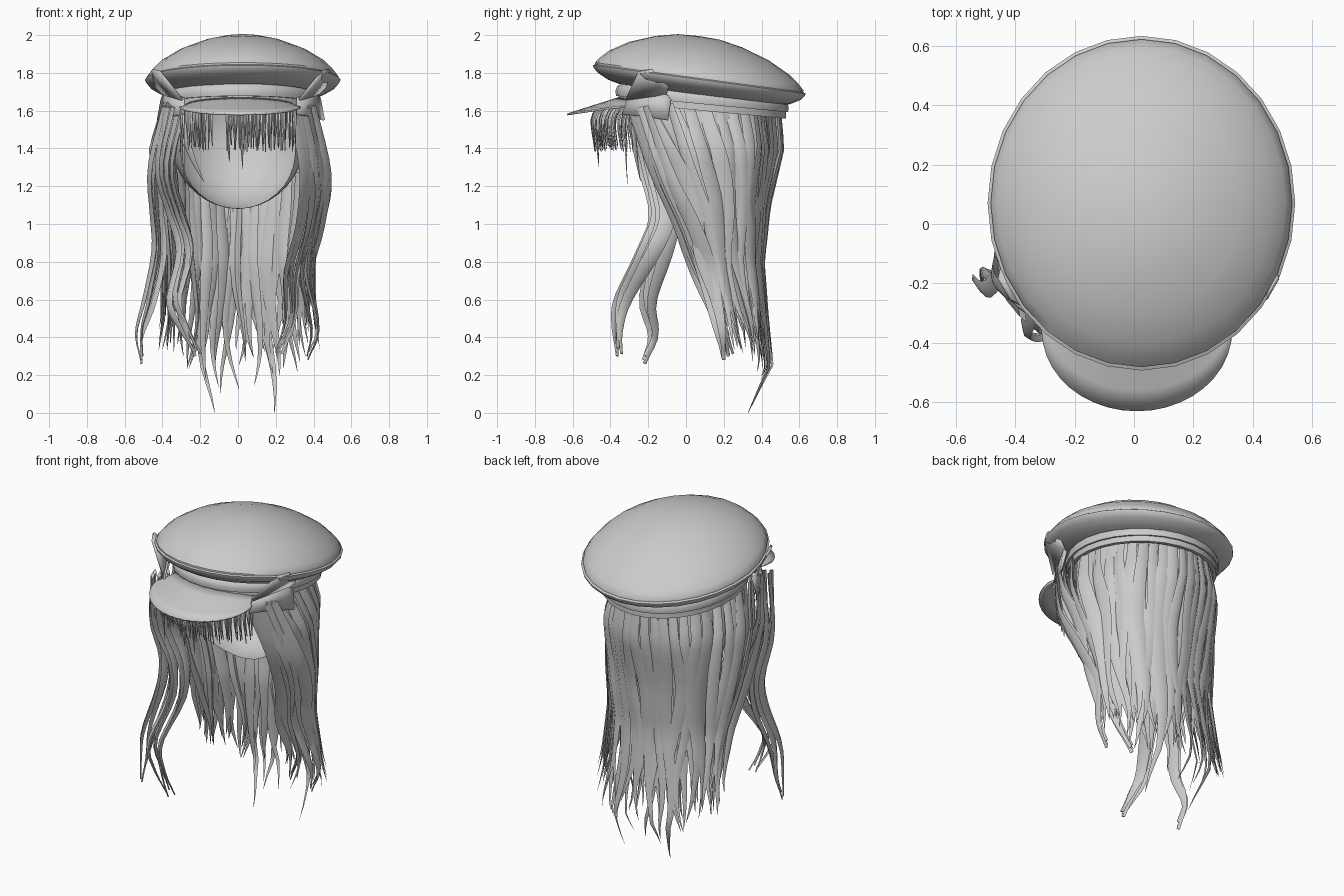
import bpy, bmesh, math, random
from mathutils import Vector

random.seed(7)
cube = bpy.data.objects.get("Cube")
if cube:
    bpy.data.objects.remove(cube, do_unlink=True)

grey = bpy.data.materials.new("plain_grey")
grey.use_nodes = True
COLOUR = (0.6, 0.6, 0.6, 1)
grey.diffuse_color = COLOUR
grey.node_tree.nodes["Principled BSDF"].inputs["Base Color"].default_value = COLOUR


def finish(bm, name, angle=40):
    """Turn a bmesh into a smooth shaded object."""
    bmesh.ops.recalc_face_normals(bm, faces=bm.faces[:])
    mesh = bpy.data.meshes.new(name)
    bm.to_mesh(mesh)
    bm.free()
    mesh.materials.append(grey)
    obj = bpy.data.objects.new(name, mesh)
    bpy.context.collection.objects.link(obj)
    bpy.ops.object.select_all(action="DESELECT")
    obj.select_set(True)
    bpy.context.view_layer.objects.active = obj
    bpy.ops.object.shade_smooth_by_angle(angle=math.radians(angle))
    return obj


def bridge(bm, rings):
    for lo, hi in zip(rings, rings[1:]):
        n = len(lo)
        for i in range(n):
            j = (i + 1) % n
            bm.faces.new((lo[i], lo[j], hi[j], hi[i]))


def tilted_lathe(name, profile, centre, radii, slope, sides=28, cap=False):
    """Elliptical lathe whose base plane slopes down to the back."""
    bm = bmesh.new()
    rings = []
    for r, h in profile:
        ring = []
        for i in range(sides):
            a = math.tau * i / sides
            dy = r * radii[1] * math.sin(a)
            ring.append(bm.verts.new((centre[0] + r * radii[0] * math.cos(a),
                                      centre[1] + dy, centre[2] + h - slope * dy)))
        rings.append(ring)
    bridge(bm, rings)
    if cap:
        top = bm.verts.new((centre[0], centre[1], centre[2] + cap))
        for i in range(sides):
            bm.faces.new((rings[-1][i], rings[-1][(i + 1) % sides], top))
    return finish(bm, name)


def spline(points, samples=16):
    """Catmull-Rom curve through the points."""
    p = [Vector(q) for q in points]
    p = [2 * p[0] - p[1]] + p + [2 * p[-1] - p[-2]]
    out = []
    for s in range(samples + 1):
        u = s / samples * (len(p) - 3)
        i = min(int(u), len(p) - 4)
        t = u - i
        a, b, c, d = p[i:i + 4]
        out.append(0.5 * (2 * b + (c - a) * t + (2 * a - 5 * b + 4 * c - d) * t ** 2
                          + (3 * b - a - 3 * c + d) * t ** 3))
    return out


def strand(bm, path, width, thick, blunt=0.02, roll=0.0):
    """Flattened four-sided strand that tapers to its tip."""
    rings = []
    last = len(path) - 1
    for i, p in enumerate(path):
        t = i / last
        tangent = (path[min(i + 1, last)] - path[max(i - 1, 0)]).normalized()
        out = Vector((p.x, p.y - 0.07, 0)).normalized()
        side = tangent.cross(out).normalized()
        out = side.cross(tangent).normalized()
        side, out = (side * math.cos(roll) + out * math.sin(roll),
                     out * math.cos(roll) - side * math.sin(roll))
        f = min(1, 0.7 + t) * (1 if t < 0.5 else ((1 - t) / 0.5) ** 0.8)
        f = max(f, blunt)
        rings.append([bm.verts.new(p + v) for v in
                      (side * width * f, out * thick * f, -side * width * f, -out * thick * f)])
    bridge(bm, rings)
    bm.faces.new(rings[0])
    bm.faces.new(rings[-1][::-1])


# Cap crown and band
tilted_lathe("cap_crown",
             [(0.76, -0.08), (0.86, -0.066), (0.96, -0.036), (1.0, -0.012), (1.005, 0),
              (0.985, 0.006), (0.985, 0.016), (0.94, 0.046), (0.85, 0.09), (0.66, 0.15),
              (0.41, 0.2), (0.2, 0.225)], (0.025, 0.07, 1.765), (0.515, 0.56), 0.134, cap=0.23)
tilted_lathe("cap_band",
             [(0.93, -0.04), (0.985, -0.04), (0.985, -0.005), (1.01, -0.005),
              (1.02, 0.02), (1.0, 0.045), (0.95, 0.065)],
             (0.01, 0.085, 1.64), (0.41, 0.45), 0.095)

# Visor: crescent strip from the band to a rounded front edge
bm = bmesh.new()
rows = []
for i in range(21):
    a = math.pi * i / 20
    x, s = math.cos(a), math.sin(a)
    inner = Vector((0.01 + 0.29 * x, -0.345 + 0.12 * x * x, 1.625 + 0.05 * s))
    outer = Vector((0.01 + 0.32 * x, -0.36 - 0.27 * s, 1.625 - 0.04 * s))
    rows.append([bm.verts.new(inner.lerp(outer, k / 4)) for k in range(5)])
for lo, hi in zip(rows, rows[1:]):
    for k in range(4):
        bm.faces.new((lo[k], hi[k], hi[k + 1], lo[k + 1]))
visor = finish(bm, "cap_visor")
visor.modifiers.new("thickness", "SOLIDIFY").thickness = 0.01

# Bows: two flaps on each side of the band, mirrored about the cap's middle
FLAPS = {
    "upper": [(.32, -.32, 1.66), (.44, -.25, 1.81), (.48, -.18, 1.82), (.46, -.09, 1.73), (.42, -.1, 1.69)],
    "lower": [(.32, -.34, 1.58), (.32, -.31, 1.67), (.42, -.12, 1.71),
              (.44, -.08, 1.66), (.46, -.1, 1.55), (.39, -.22, 1.57)],
}
for side, sign in (("left", 1), ("right", -1)):
    for level, outline in FLAPS.items():
        bm = bmesh.new()
        bm.faces.new([bm.verts.new((0.015 + sign * (x - 0.015), y, z)) for x, y, z in outline])
        bmesh.ops.triangulate(bm, faces=bm.faces[:])
        flap = finish(bm, f"{side}_bow_{level}_flap", 20)
        flap.modifiers.new("thickness", "SOLIDIFY").thickness = 0.012

# Scalp: hollow shell behind the face opening
bm = bmesh.new()
bmesh.ops.create_uvsphere(bm, u_segments=32, v_segments=20, radius=1)
for v in bm.verts:
    v.co = (v.co.x * 0.37, 0.06 + v.co.y * 0.36, 1.5 + v.co.z * 0.42)
bmesh.ops.bisect_plane(bm, geom=bm.verts[:] + bm.edges[:] + bm.faces[:],
                       plane_co=(0, -0.22, 1.6), plane_no=(0, -1, -0.47), clear_outer=True)
finish(bm, "scalp_shell", 60)

# Hanging hair: half width, front edge and back edge at each height
LEVELS = [(1.64, .385, -.27, .48), (1.4, .46, -.16, .50), (1.1, .44, -.02, .43),
          (.8, .405, .08, .40), (.5, .41, .18, .43), (.25, .45, .24, .46), (0, .46, .3, .33)]


def at_height(z):
    for hi, lo in zip(LEVELS, LEVELS[1:]):
        if z >= lo[0]:
            break
    t = min(1, (hi[0] - z) / (hi[0] - lo[0]))
    return [h + (l - h) * t for h, l in zip(hi[1:], lo[1:])]


def hanging_path(a, root, tip, scale, sway, phase):
    path = []
    for i in range(21):
        t = i / 20
        z = root + (tip - root) * t
        x, front, back = at_height(z)
        b = a + sway * t * math.sin(6 * z + phase)
        depth = max(0, math.sin(b)) ** 0.85
        path.append(Vector((x * scale * math.cos(b),
                            front + (back - front) * depth * (1 - (1 - scale) * 0.6), z)))
    return path


for name, count, scale, width, top in (("outer_hair", 25, 1.0, 0.042, 1.64),
                                       ("middle_hair", 22, 0.94, 0.04, 1.64),
                                       ("inner_hair", 13, 0.88, 0.035, 1.3)):
    bm = bmesh.new()
    for i in range(count):
        a = math.pi * (i + 0.5) / count
        tip = 0.4 - 0.24 * math.sin(a) ** 2 + random.uniform(-0.07, 0.18)
        if name == "outer_hair" and i in (count // 2 - 3, count // 2 + 3):
            tip = 0.0
        path = hanging_path(a, top - 0.05 * math.sin(a), tip, scale + random.uniform(-0.025, 0.025),
                            random.uniform(0.07, 0.14), random.uniform(0, 6))
        strand(bm, path, width * random.uniform(0.8, 1.15), 0.014, roll=random.uniform(-0.4, 0.4))
    finish(bm, name, 50)

# Side locks: the right ones blow forward, the left ones sweep back
LOCKS = {
    "right_outer_lock": (3, [(-.36, -.24, 1.62), (-.44, -.17, 1.3), (-.43, -.09, 1.05),
                             (-.42, -.13, .85), (-.47, -.2, .6), (-.52, -.17, .42), (-.51, -.22, .28)]),
    "right_front_lock": (4, [(-.33, -.27, 1.62), (-.39, -.19, 1.3), (-.33, -.13, 1.05),
                             (-.28, -.2, .85), (-.33, -.33, .6), (-.28, -.36, .45), (-.22, -.36, .32)]),
    "left_front_lock": (4, [(.33, -.27, 1.62), (.39, -.15, 1.3), (.36, -.01, 1.0),
                            (.29, .08, .75), (.28, .18, .5), (.21, .23, .32)]),
    "left_outer_lock": (3, [(.36, -.24, 1.62), (.45, -.1, 1.25), (.42, .02, 1.0),
                            (.36, .11, .75), (.41, .18, .45), (.37, .2, .3)]),
}
for name, (count, points) in LOCKS.items():
    bm = bmesh.new()
    for i in range(count):
        k = i - (count - 1) / 2
        path = []
        for j, p in enumerate(spline(points, 20)):
            t = j / 20
            spread = 0.03 * k * (1 - 0.6 * t) + 0.012 * t * math.sin(7 * t + 2 * i)
            path.append(p + Vector((spread, 0.8 * spread, 0.025 * math.sin(2 * i) * t)))
        strand(bm, path, 0.042, 0.016, 0.25, random.uniform(-0.5, 0.5))
    finish(bm, name, 50)

# Fringe: two rows of fine strands with a parting
bm = bmesh.new()
for row in range(2):
    for i in range(38):
        x = -0.3 + 0.6 * i / 37 + random.uniform(-.006, .006)
        if -0.14 < x < -0.06:
            continue
        y = -0.5 + 1.9 * x * x + 0.035 * row
        tip = random.uniform(1.38, 1.42)
        strand(bm, spline([(x, y + .04, 1.63), (x, y, 1.55), (x + random.uniform(-.01, .01), y + .015, tip)], 6),
               0.008, 0.006, 0.3)
for x, y, tip in ((0.02, -.46, 1.29), (-0.05, -.46, 1.32), (-0.29, -.31, 1.2)):
    strand(bm, spline([(x, y, 1.62), (x, y - .01, 1.45), (x + .005, y, tip)], 8), 0.01, 0.007)
# Broad lock at the right temple
strand(bm, spline([(-.3, -.28, 1.62), (-.26, -.27, 1.4), (-.18, -.24, 1.22)], 10), 0.022, 0.01)
finish(bm, "fringe", 50)
